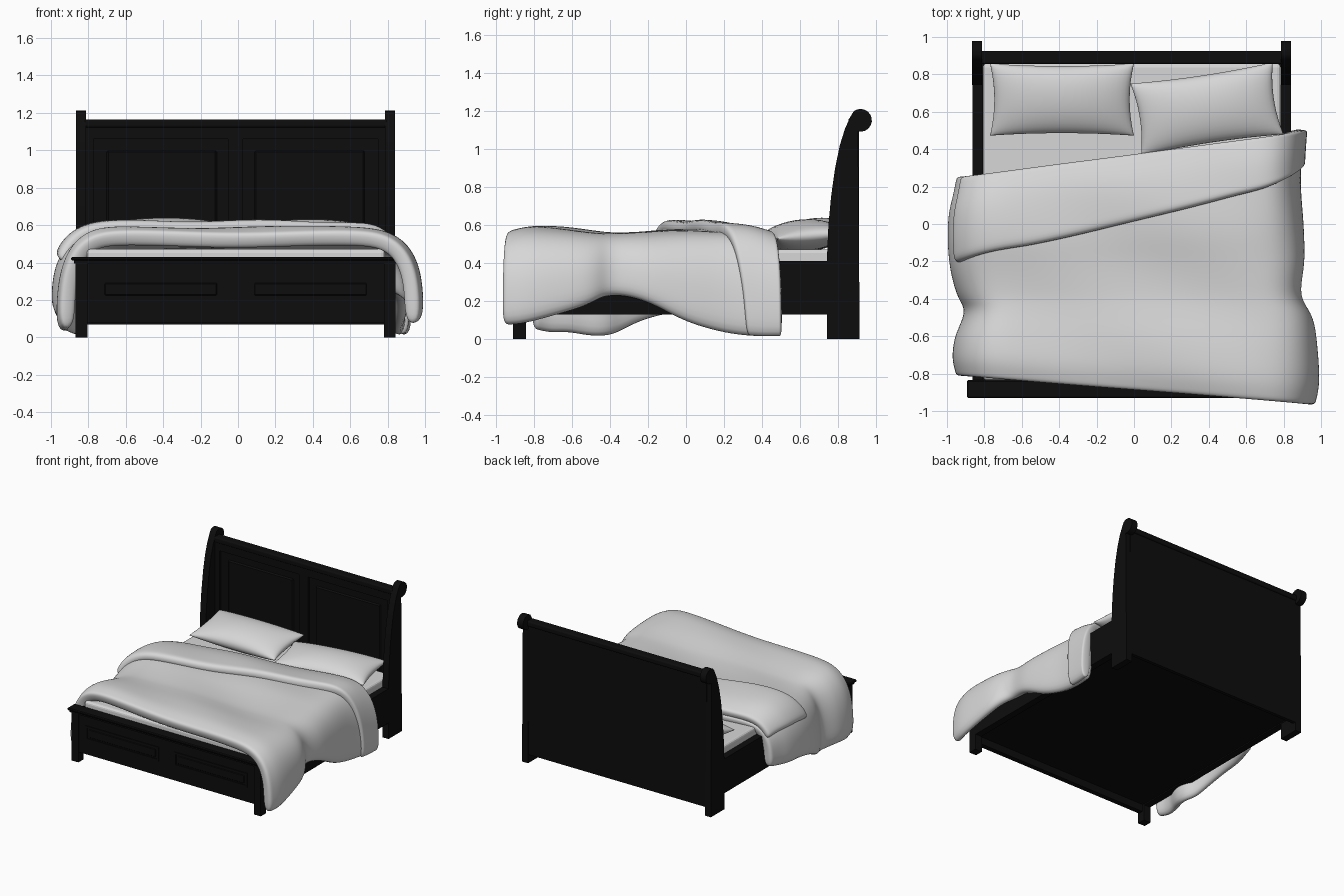
import bpy, bmesh, math
from mathutils import Matrix

cube = bpy.data.objects.get("Cube")
if cube:
    bpy.data.objects.remove(cube, do_unlink=True)


def material(name, value):
    m = bpy.data.materials.new(name)
    m.use_nodes = True
    col = (value, value, value, 1)
    m.diffuse_color = col
    bsdf = m.node_tree.nodes["Principled BSDF"]
    bsdf.inputs["Base Color"].default_value = col
    bsdf.inputs["Roughness"].default_value = 0.7
    return m


BLACK = material("black wood", 0.004)
WHITE = material("white linen", 0.68)
MID = -0.0125          # centre line of the frame


def finish(name, bm, mat, smooth=False):
    mesh = bpy.data.meshes.new(name)
    bm.to_mesh(mesh)
    bm.free()
    mesh.materials.append(mat)
    ob = bpy.data.objects.new(name, mesh)
    bpy.context.collection.objects.link(ob)
    for p in mesh.polygons:
        p.use_smooth = smooth
    return ob


def box(name, x, y, z, mat=BLACK, bevel=0.0, segments=1):
    bm = bmesh.new()
    bmesh.ops.create_cube(bm, size=1)
    for v in bm.verts:
        for i, (a, b) in enumerate((x, y, z)):
            v.co[i] = a if v.co[i] < 0 else b
    ob = finish(name, bm, mat)
    if bevel:
        mod = ob.modifiers.new("bevel", "BEVEL")
        mod.width, mod.segments = bevel, segments
    return ob


def pair(name, x, y, z, bevel=0.0):
    # x is measured outward from the centre line
    for side, s in (("left", 1), ("right", -1)):
        xs = sorted(MID + s * a for a in x)
        box(side + "_" + name, xs, y, z, bevel=bevel)


def by_angle(ob):
    bpy.ops.object.select_all(action="DESELECT")
    bpy.context.view_layer.objects.active = ob
    ob.select_set(True)
    bpy.ops.object.shade_smooth_by_angle(angle=math.radians(35))


# Scrolled headboard posts, extruded from a side profile
profile = [(0.915, 0), (0.742, 0), (0.742, 0.42), (0.75, 0.6), (0.764, 0.75),
           (0.785, 0.9), (0.81, 1.02), (0.838, 1.11), (0.868, 1.175)]
for k in range(13):
    a = math.radians(125 - k * 19)
    profile.append((0.919 + 0.06 * math.cos(a), 1.152 + 0.06 * math.sin(a)))
for side, s in (("left", 1), ("right", -1)):
    bm = bmesh.new()
    x0 = MID + s * 0.826 - 0.027
    face = bm.faces.new([bm.verts.new((x0, y, z)) for y, z in profile])
    ext = bmesh.ops.extrude_face_region(bm, geom=[face])
    bmesh.ops.translate(bm, vec=(0.054, 0, 0),
                        verts=[g for g in ext["geom"] if isinstance(g, bmesh.types.BMVert)])
    bmesh.ops.recalc_face_normals(bm, faces=bm.faces)
    by_angle(finish(side + "_headboard_post", bm, BLACK))

# Headboard between the posts
full = (MID - 0.81, MID + 0.81)
box("headboard_back", full, (0.885, 0.912), (0.07, 1.14))
box("headboard_cap", full, (0.855, 0.925), (1.12, 1.165), bevel=0.012, segments=3)
box("headboard_top_rail", full, (0.862, 0.89), (1.06, 1.125))
box("headboard_centre_stile", (MID - 0.04, MID + 0.04), (0.862, 0.89), (0.2, 1.06))
pair("headboard_stile", (0.76, 0.81), (0.862, 0.89), (0.2, 1.06))
pair("headboard_panel", (0.1, 0.69), (0.87, 0.89), (0.3, 1.0), bevel=0.012)

# Footboard
box("footboard_panel", full, (-0.9, -0.86), (0.08, 0.41))
box("footboard_cap", (MID - 0.88, MID + 0.88), (-0.93, -0.835), (0.41, 0.43), bevel=0.006)
box("footboard_moulding", (MID - 0.865, MID + 0.865), (-0.918, -0.845), (0.395, 0.41))
pair("front_leg", (0.792, 0.855), (-0.91, -0.842), (0, 0.4))
pair("footboard_inset", (0.1, 0.7), (-0.905, -0.89), (0.225, 0.29), bevel=0.004)
for n, z in (("lower", 0.2), ("upper", 0.3)):
    pair("footboard_trim_" + n, (0.07, 0.73), (-0.908, -0.89), (z, z + 0.015))
for n, x in (("inner", 0.07), ("outer", 0.715)):
    pair("footboard_trim_" + n, (x, x + 0.015), (-0.908, -0.89), (0.215, 0.3))

# Side rails, base and mattress
pair("side_rail", (0.797, 0.852), (-0.86, 0.8), (0.13, 0.41))
box("bed_base", full, (-0.87, 0.9), (0.14, 0.2))
box("mattress", (-0.808, 0.785), (-0.835, 0.858), (0.2, 0.472), WHITE, 0.02, 3)


def sheet(name, nu, nv, func, mat=WHITE):
    bm = bmesh.new()
    g = [[bm.verts.new(func(i / nu, j / nv)) for j in range(nv + 1)] for i in range(nu + 1)]
    for i in range(nu):
        for j in range(nv):
            bm.faces.new((g[i][j], g[i + 1][j], g[i + 1][j + 1], g[i][j + 1]))
    return bm


# Duvet stations, foot to head:
# right y, left y, top z, right x, right hem z, left x, left hem z
STATIONS = [
    (-0.82, -0.975, 0.56, -0.95, 0.05, 0.97, 0.07),
    (-0.72, -0.85, 0.59, -0.975, 0.03, 0.995, 0.08),
    (-0.6, -0.66, 0.585, -0.96, 0.03, 0.985, 0.13),
    (-0.47, -0.5, 0.565, -0.91, 0.01, 0.96, 0.18),
    (-0.38, -0.38, 0.555, -0.95, 0.03, 0.895, 0.23),
    (-0.25, -0.2, 0.56, -0.985, 0.09, 0.915, 0.19),
    (-0.1, 0, 0.575, -1.0, 0.13, 0.91, 0.09),
    (0.05, 0.2, 0.57, -0.995, 0.14, 0.895, 0.03),
    (0.16, 0.36, 0.55, -0.97, 0.15, 0.9, 0.01),
    (0.26, 0.5, 0.51, -0.95, 0.17, 0.91, 0.01)]
LAST = len(STATIONS) - 1


def station(k):
    # Catmull-Rom blend between stations
    i = min(int(k), LAST - 1)
    t = k - i
    rows = [STATIONS[max(0, min(LAST, i + d))] for d in (-1, 0, 1, 2)]
    return [0.5 * (2 * b + (c - a) * t + (2 * a - 5 * b + 4 * c - d) * t * t
                   + (3 * b - a - 3 * c + d) * t ** 3) for a, b, c, d in zip(*rows)]


def drape(u, k, lift=0.0):
    # u runs -1..1 over the bed, flat on top and rounding down each side
    yr, yl, top, xr, zr, xl, zl = station(k)
    top += lift
    edge, hem = (xl, zl) if u > 0 else (xr, zr)
    edge += math.copysign(lift * 0.4, u)
    flat = math.copysign(0.6, u)
    t = abs(u)
    if t < 0.45:
        x, z = flat * t / 0.45, top
    else:
        a = min((t - 0.45) / 0.55, 1) * math.pi / 2
        x = flat + (edge - flat) * math.sin(a) ** (2 / 3)
        z = hem + (top - hem) * max(math.cos(a), 0) ** (2 / 3)
    y = yr + (yl - yr) * (x - xr) / (xl - xr)
    # soft uneven filling
    z += 0.007 * math.sin(6 * x + 9 * y) * max(0, 1 - t * t)
    return x, y, z


def puffy(name, bm, thickness):
    ob = finish(name, bm, WHITE, True)
    sol = ob.modifiers.new("filling", "SOLIDIFY")
    sol.thickness, sol.offset = thickness, -1
    ob.modifiers.new("soft", "SUBSURF").levels = 2
    ob.modifiers["soft"].render_levels = 2
    return ob


def fold(i, j):
    u = -0.82 + 1.82 * i
    start = 5.2 + (7.7 - 5.2) * (u + 0.82) / 1.82
    return drape(u, start + (LAST - start) * j, 0.05)


puffy("duvet", sheet("duvet", 30, 22, lambda i, j: drape(2 * i - 1, LAST * j)), 0.085)
puffy("duvet_fold", sheet("duvet_fold", 28, 8, fold), 0.075)


# Pillows with drawn-out corners
def pillow(name, place, turn, tilt, w=0.385, d=0.195, h=0.085):
    def half(sign):
        def f(i, j):
            s, t = (math.sin((q - 0.5) * math.pi) for q in (i, j))
            z = sign * h * max(0, (1 - s * s) * (1 - t * t)) ** 0.45
            return (w * s * (1 - 0.06 * (1 - t * t)), d * t * (1 - 0.07 * (1 - s * s)), z)
        return f
    bm = sheet(name, 24, 18, half(1))
    low = sheet(name, 24, 18, half(-1))
    tmp = bpy.data.meshes.new("tmp")
    low.to_mesh(tmp)
    low.free()
    bm.from_mesh(tmp)
    bpy.data.meshes.remove(tmp)
    bmesh.ops.remove_doubles(bm, verts=bm.verts, dist=0.0005)
    bmesh.ops.recalc_face_normals(bm, faces=bm.faces)
    bm.transform(Matrix.Translation(place) @ Matrix.Rotation(math.radians(turn), 4, "Z")
                 @ Matrix.Rotation(math.radians(tilt), 4, "X"))
    finish(name, bm, WHITE, True)


pillow("right_pillow", (-0.385, 0.665, 0.55), 0, 9)
pillow("left_pillow", (0.39, 0.615, 0.545), 8.5, 5)
